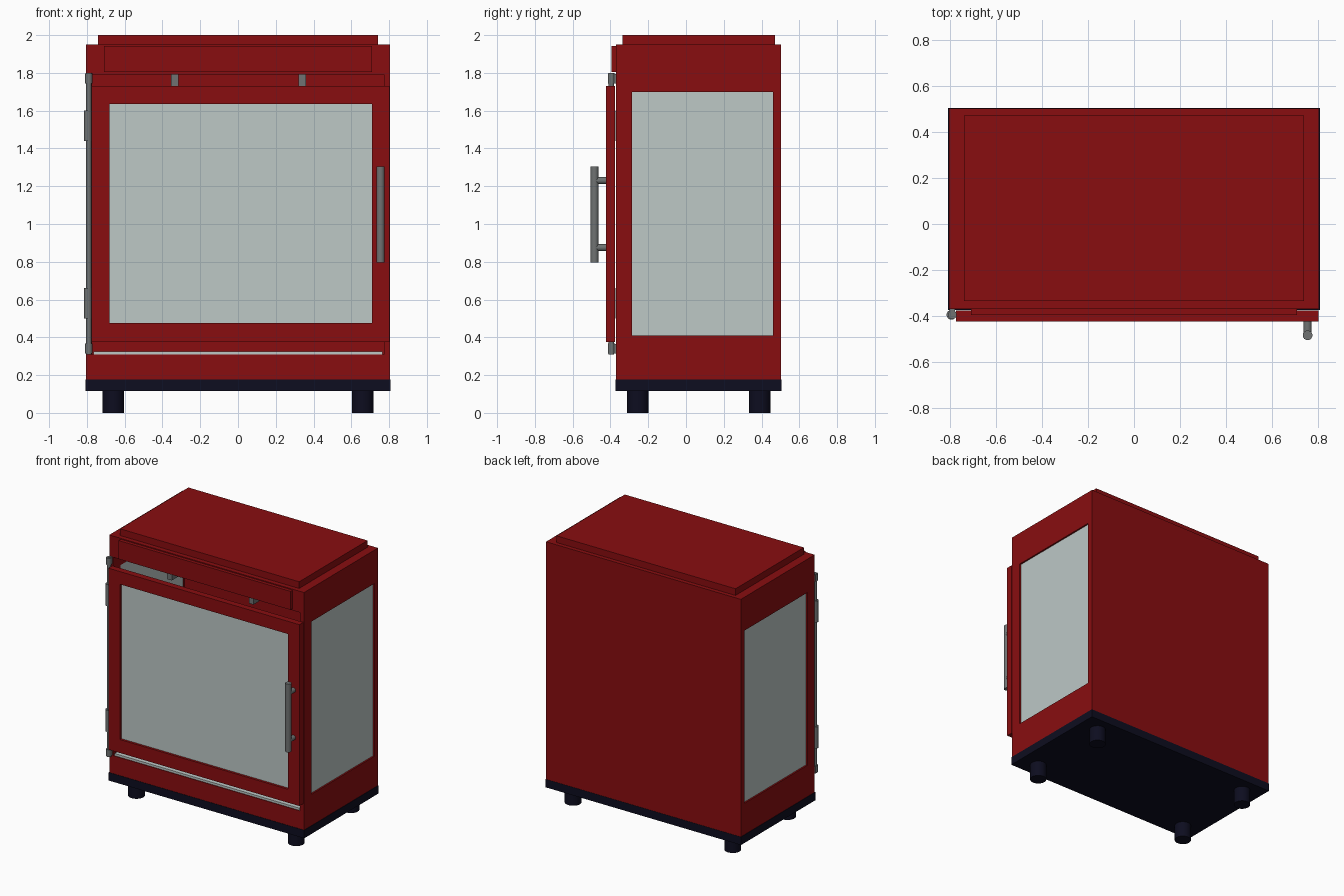
import bpy
import math
from mathutils import Vector

cube = bpy.data.objects.get("Cube")
if cube:
    bpy.data.objects.remove(cube, do_unlink=True)


def material(name, r, g, b):
    m = bpy.data.materials.new(name)
    m.use_nodes = True
    m.diffuse_color = (r, g, b, 1)
    m.node_tree.nodes["Principled BSDF"].inputs["Base Color"].default_value = (r, g, b, 1)
    return m


RED = material("red paint", 0.25, 0.004, 0.005)
GLASS = material("pale glass", 0.51, 0.58, 0.565)
METAL = material("grey metal", 0.16, 0.17, 0.17)
NAVY = material("dark navy", 0.004, 0.004, 0.014)


def box(name, mat, x, y, z):
    """Box spanning the given (low, high) ranges."""
    bpy.ops.mesh.primitive_cube_add(size=1)
    ob = bpy.context.object
    ob.name = name
    ob.location = [(a + b) / 2 for a, b in (x, y, z)]
    ob.scale = [b - a for a, b in (x, y, z)]
    bpy.ops.object.transform_apply(location=True, scale=True)
    ob.data.materials.append(mat)
    return ob


def rod(name, mat, start, end, radius):
    """Round bar between two points."""
    a, b = Vector(start), Vector(end)
    bpy.ops.mesh.primitive_cylinder_add(vertices=32, radius=radius, depth=(b - a).length,
                                        location=(a + b) / 2)
    ob = bpy.context.object
    ob.name = name
    ob.rotation_euler = (b - a).to_track_quat("Z", "Y").to_euler()
    ob.data.materials.append(mat)
    bpy.ops.object.shade_smooth_by_angle(angle=math.radians(40))
    return ob


def cut(ob, x, y, z):
    """Cut a box-shaped hole out of an object."""
    cutter = box("cutter", ob.data.materials[0], x, y, z)
    cutter.hide_render = True
    mod = ob.modifiers.new("hole", "BOOLEAN")
    mod.operation = "DIFFERENCE"
    mod.solver = "EXACT"
    mod.object = cutter
    bpy.context.view_layer.objects.active = ob
    bpy.ops.object.modifier_apply(modifier=mod.name)
    bpy.data.objects.remove(cutter, do_unlink=True)


# Hollow cabinet with an open front and a window in each side
W, FRONT, BACK = 0.805, -0.37, 0.503
cabinet = box("cabinet", RED, (-W, W), (FRONT, BACK), (0.175, 1.95))
cut(cabinet, (-0.772, 0.772), (-0.5, 0.47), (0.31, 1.792))
cut(cabinet, (-1, 1), (-0.285, 0.46), (0.41, 1.70))
for side, name in ((-1, "right_window"), (1, "left_window")):
    xs = sorted((side * 0.775, side * 0.793))
    box(name, GLASS, xs, (-0.285, 0.46), (0.41, 1.70))

# Interior floor and ceiling rails
box("floor_tray", GLASS, (-0.765, 0.765), (-0.365, 0.47), (0.31, 0.326))
for i, x in enumerate((-0.335, 0.34)):
    box(f"ceiling_rail_{i + 1}", METAL, (x - 0.019, x + 0.019), (-0.33, 0.47), (1.725, 1.792))

# Top cap and header panel
box("top_cap", RED, (-0.74, 0.74), (-0.335, 0.472), (1.95, 2.0))
box("header_panel", RED, (-0.71, 0.71), (-0.395, FRONT), (1.805, 1.943))

# Base slab and feet
box("base_slab", NAVY, (-0.808, 0.808), (FRONT - 0.003, BACK + 0.002), (0.116, 0.176))
for x in (-0.66, 0.66):
    for y in (-0.255, 0.39):
        rod("foot", NAVY, (x, y, 0), (x, y, 0.12), 0.057)

# Framed glass door
door = box("door_frame", RED, (-0.775, 0.803), (-0.423, -0.376), (0.375, 1.73))
cut(door, (-0.68, 0.71), (-0.6, -0.2), (0.475, 1.635))
box("door_glass", GLASS, (-0.68, 0.71), (-0.405, -0.385), (0.475, 1.635))

# Hinge post with collars, end brackets and knuckles
HX, HY = -0.79, -0.395
rod("hinge_post", METAL, (HX, HY, 0.31), (HX, HY, 1.80), 0.014)
for low in (0.315, 1.745):
    rod("hinge_collar", METAL, (HX, HY, low), (HX, HY, low + 0.052), 0.019)
    box("hinge_bracket", METAL, (HX - 0.012, HX + 0.012), (HY, FRONT), (low, low + 0.05))
for low in (0.50, 1.44):
    rod("hinge_knuckle", METAL, (HX - 0.004, HY, low), (HX - 0.004, HY, low + 0.16), 0.021)

# Door handle on two standoffs
KX, KY = 0.755, -0.484
rod("handle_bar", METAL, (KX, KY, 0.795), (KX, KY, 1.305), 0.021)
for z in (0.875, 1.23):
    rod("handle_standoff", METAL, (KX, KY, z), (KX, -0.42, z), 0.018)
